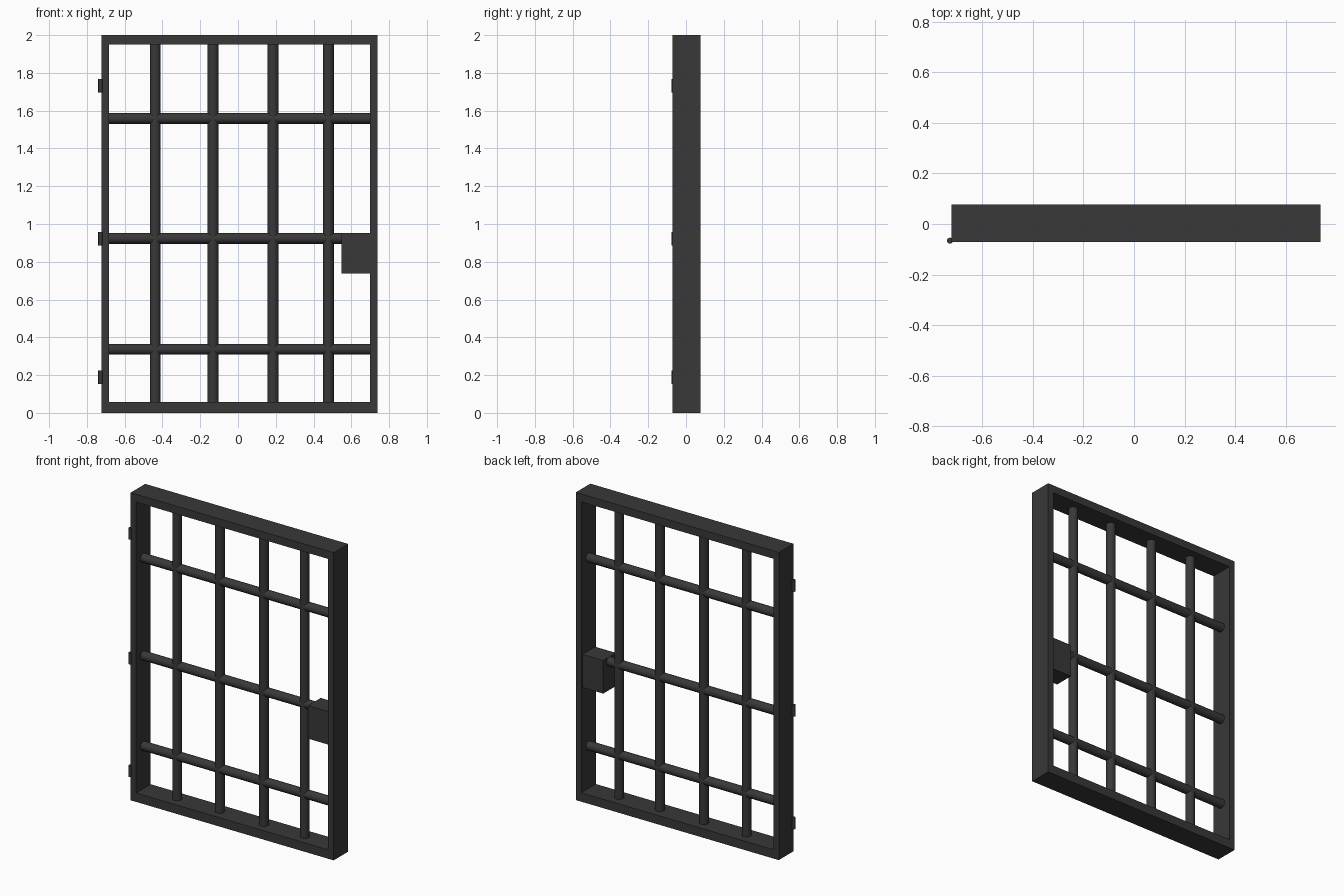
import bpy
from math import pi

if "Cube" in bpy.data.objects:
    bpy.data.objects.remove(bpy.data.objects["Cube"])

iron = bpy.data.materials.new("dark_iron")
iron.diffuse_color = (0.04, 0.04, 0.04, 1)
iron.use_nodes = True
iron.node_tree.nodes["Principled BSDF"].inputs["Base Color"].default_value = iron.diffuse_color


def finish(name):
    ob = bpy.context.object
    ob.name = name
    ob.data.materials.append(iron)
    return ob


def box(name, x0, x1, y0, y1, z0, z1):
    bpy.ops.mesh.primitive_cube_add(
        size=1, location=((x0 + x1) / 2, (y0 + y1) / 2, (z0 + z1) / 2))
    bpy.context.object.scale = (x1 - x0, y1 - y0, z1 - z0)
    bpy.ops.object.transform_apply(location=False, rotation=False, scale=True)
    return finish(name)


def rod(name, center, radius, length, rot=(0, 0, 0)):
    bpy.ops.mesh.primitive_cylinder_add(
        vertices=16, radius=radius, depth=length, location=center, rotation=rot)
    bpy.ops.object.shade_smooth_by_angle()
    return finish(name)


# Outer and inner frame limits
L, R, F, B, H = -0.722, 0.738, -0.071, 0.078, 2.0
IL, IR, IB, IT = -0.683, 0.698, 0.058, 1.949
Y = 0.003

# Frame: one rectangular ring, extruded front to back
outer = [(L, 0), (R, 0), (R, H), (L, H)]
inner = [(IL, IB), (IR, IB), (IR, IT), (IL, IT)]
verts = [(x, y, z) for y in (F, B) for ring in (outer, inner) for x, z in ring]
faces = []
for i in range(4):
    j = (i + 1) % 4
    faces += [(i, j, 4 + j, 4 + i), (8 + j, 8 + i, 12 + i, 12 + j),
              (j, i, 8 + i, 8 + j), (4 + i, 4 + j, 12 + j, 12 + i)]
mesh = bpy.data.meshes.new("frame")
mesh.from_pydata(verts, [], faces)
frame = bpy.data.objects.new("frame", mesh)
bpy.context.collection.objects.link(frame)
mesh.materials.append(iron)

# Vertical bars
for i, x in enumerate((-0.438, -0.132, 0.185, 0.478)):
    rod(f"vertical_bar_{i + 1}", (x, Y, (IB + IT) / 2), 0.029, IT - IB + 0.02)

# Horizontal bars
for i, z in enumerate((0.337, 0.924, 1.559)):
    rod(f"horizontal_bar_{i + 1}", ((IL + IR) / 2, Y, z), 0.029,
        IR - IL + 0.02, (0, pi / 2, 0))

# Lock box
box("lock_box", 0.549, IR + 0.01, -0.064, 0.066, 0.738, 0.953)

# Hinge pins on the front left edge
for i, z in enumerate((0.188, 0.921, 1.732)):
    rod(f"hinge_{i + 1}", (-0.728, -0.066, z), 0.012, 0.072)
